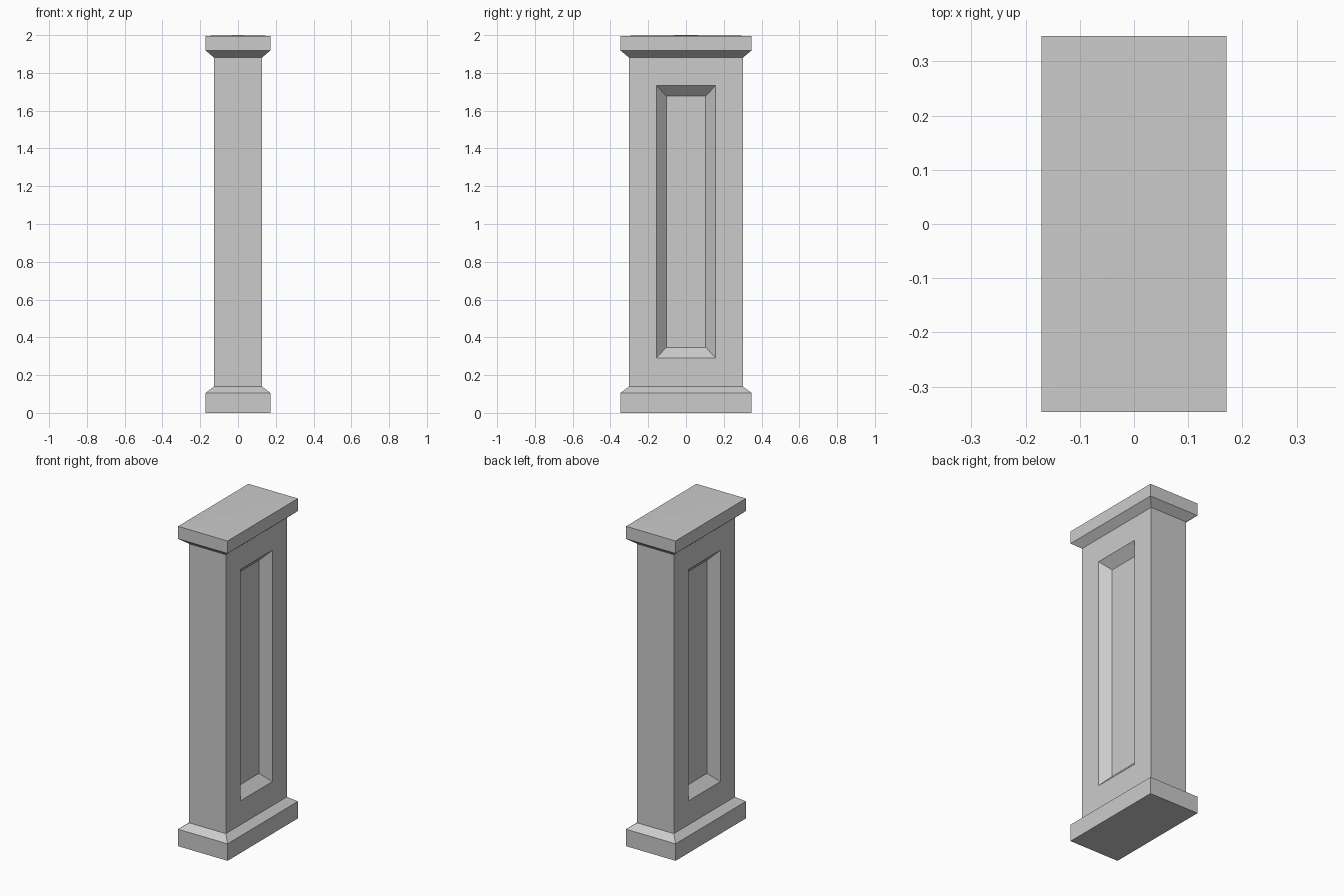
import bpy
import bmesh

cube = bpy.data.objects.get("Cube")
if cube:
    bpy.data.objects.remove(cube, do_unlink=True)

stone = bpy.data.materials.new("grey_stone")
stone.use_nodes = True
grey = (0.6, 0.6, 0.6, 1)
stone.diffuse_color = grey
stone.node_tree.nodes["Principled BSDF"].inputs["Base Color"].default_value = grey

SHAFT = (0.127, 0.301)   # half sizes in x and y
LEDGE = (0.171, 0.347)


def ring(bm, half, z):
    """Rectangle of four vertices, counter-clockwise from above."""
    x, y = half
    return [bm.verts.new((sx * x, sy * y, z))
            for sx, sy in ((-1, -1), (1, -1), (1, 1), (-1, 1))]


def bridge(bm, a, b):
    n = len(a)
    for i in range(n):
        j = (i + 1) % n
        bm.faces.new((a[i], a[j], b[j], b[i]))


def finish(bm, name):
    bmesh.ops.recalc_face_normals(bm, faces=bm.faces[:])
    mesh = bpy.data.meshes.new(name)
    bm.to_mesh(mesh)
    bm.free()
    mesh.materials.append(stone)
    obj = bpy.data.objects.new(name, mesh)
    bpy.context.collection.objects.link(obj)
    return obj


# Pillar: plinth, shaft and cap as one stepped profile
bm = bmesh.new()
profile = [(LEDGE, 0), (LEDGE, 0.106), (SHAFT, 0.14),
           (SHAFT, 1.881), (LEDGE, 1.918), (LEDGE, 1.996)]
rings = [ring(bm, half, z) for half, z in profile]
for lower, upper in zip(rings, rings[1:]):
    bridge(bm, lower, upper)
bm.faces.new(rings[0][::-1])

# Very shallow peak on the cap
peak = bm.verts.new((0, 0, 2))
top = rings[-1]
for i in range(4):
    bm.faces.new((top[i], top[(i + 1) % 4], peak))


# Recessed panels with sloping borders on both wide sides
def panel_loop(bm, x, half_y, low, high):
    return [bm.verts.new((x, y, z)) for y, z in
            ((-half_y, low), (half_y, low), (half_y, high), (-half_y, high))]


bm.faces.ensure_lookup_table()
wide = [f for f in bm.faces
        if all(abs(abs(v.co.x) - SHAFT[0]) < 1e-4 for v in f.verts)
        and abs(f.calc_center_median().x) > 0.1]
for face in wide:
    side = 1 if face.calc_center_median().x > 0 else -1
    corners = sorted(face.verts, key=lambda v: (v.co.z, v.co.y))
    outer = [corners[0], corners[1], corners[3], corners[2]]
    bm.faces.remove(face)
    opening = panel_loop(bm, side * SHAFT[0], 0.157, 0.29, 1.733)
    floor = panel_loop(bm, side * (SHAFT[0] - 0.055), 0.104, 0.347, 1.677)
    bridge(bm, outer, opening)
    bridge(bm, opening, floor)
    bm.faces.new(floor)

finish(bm, "pillar")
